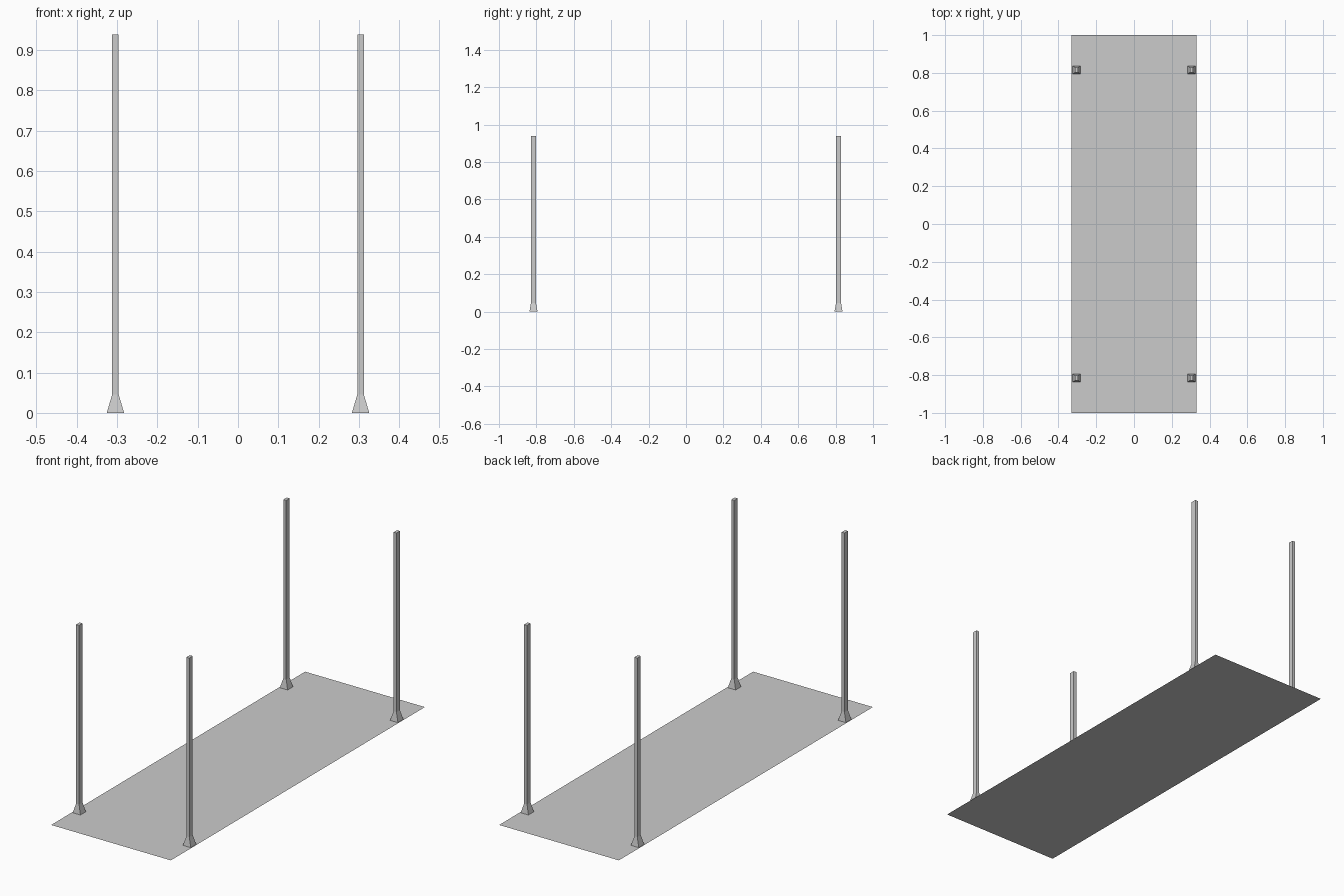
import bpy, bmesh

if "Cube" in bpy.data.objects:
    bpy.data.objects.remove(bpy.data.objects["Cube"])

POST_X, POST_Y, TOP_Z, FLARE_Z = 0.304, 0.8155, 0.938, 0.046


def make_object(name, bm):
    mesh = bpy.data.meshes.new(name)
    bm.to_mesh(mesh)
    bm.free()
    obj = bpy.data.objects.new(name, mesh)
    bpy.context.collection.objects.link(obj)
    return obj


def rect_ring(bm, cx, cy, hx, hy, z):
    return [bm.verts.new((cx + sx * hx, cy + sy * hy, z))
            for sx, sy in ((-1, -1), (1, -1), (1, 1), (-1, 1))]


# Thin ground sheet
bm = bmesh.new()
bm.faces.new(rect_ring(bm, 0, 0, 0.33, 1.0, 0))
make_object("base_sheet", bm)


# Slim rectangular post flaring into a square foot
def make_post(name, cx, cy):
    bm = bmesh.new()
    profile = [(0.0215, 0.0215, 0), (0.008, 0.0135, FLARE_Z), (0.008, 0.0135, TOP_Z)]
    rings = [rect_ring(bm, cx, cy, *p) for p in profile]
    for low, high in zip(rings, rings[1:]):
        for i in range(4):
            j = (i + 1) % 4
            bm.faces.new((low[i], low[j], high[j], high[i]))
    bm.faces.new(rings[-1])
    make_object(name, bm)


for side, sx in (("left", -1), ("right", 1)):
    for end, sy in (("front", -1), ("back", 1)):
        make_post(f"{end}_{side}_post", sx * POST_X, sy * POST_Y)
